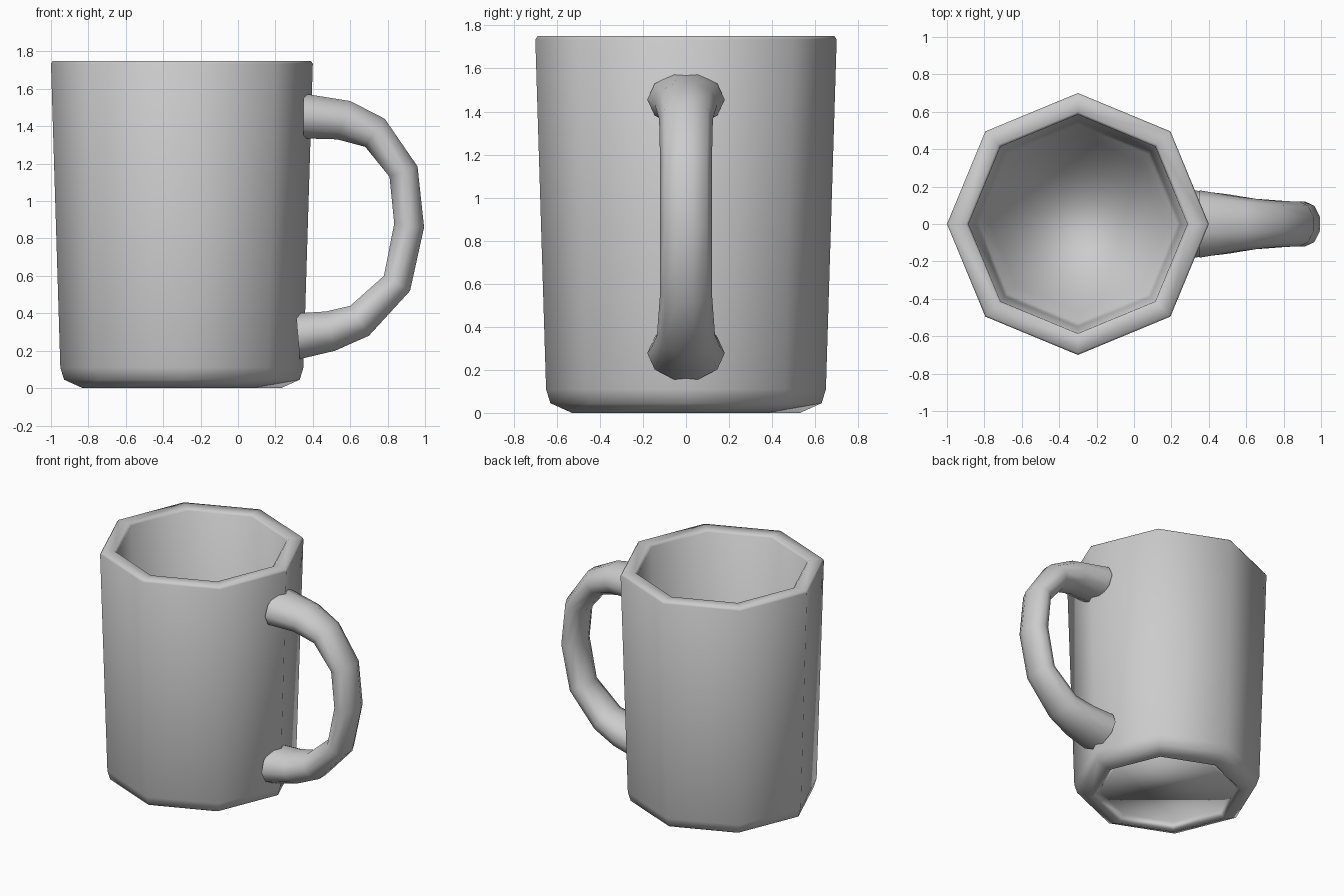
import bpy
import bmesh
from math import cos, sin, pi, radians
from mathutils import Vector

default = bpy.data.objects.get("Cube")
if default:
    bpy.data.objects.remove(default)

# Single grey glaze
grey = bpy.data.materials.new("plain_grey")
grey.use_nodes = True
colour = (0.6, 0.6, 0.6, 1)
grey.diffuse_color = colour
grey.node_tree.nodes["Principled BSDF"].inputs["Base Color"].default_value = colour


def skin_rings(name, rings, cap_start, cap_end, angle):
    """Bridge a list of equal-sized point rings into a smooth object."""
    bm = bmesh.new()
    loops = [[bm.verts.new(p) for p in ring] for ring in rings]
    n = len(loops[0])
    for a, b in zip(loops, loops[1:]):
        for i in range(n):
            j = (i + 1) % n
            bm.faces.new((a[i], a[j], b[j], b[i]))
    if cap_start:
        bm.faces.new(loops[0][::-1])
    if cap_end:
        bm.faces.new(loops[-1])
    bmesh.ops.recalc_face_normals(bm, faces=bm.faces)
    mesh = bpy.data.meshes.new(name)
    bm.to_mesh(mesh)
    bm.free()
    mesh.materials.append(grey)
    obj = bpy.data.objects.new(name, mesh)
    bpy.context.collection.objects.link(obj)
    bpy.ops.object.select_all(action="DESELECT")
    obj.select_set(True)
    bpy.context.view_layer.objects.active = obj
    if angle:
        bpy.ops.object.shade_smooth_by_angle(angle=radians(angle))
    else:
        bpy.ops.object.shade_smooth()
    return obj


# Eight-sided cup: from the foot hollow, up the outside, over the rim, down to the floor
CUP_X, SIDES = -0.3, 8
FLOOR = (0.47, 0.05)
profile = [FLOOR, (0.53, 0), (0.63, 0.045), (0.65, 0.11), (0.7, 1.735), (0.69, 1.75),
           (0.6, 1.75), (0.585, 1.735), (0.55, 0.16), (0.53, 0.09), FLOOR]
cup_rings = [[(CUP_X + r * cos(2 * pi * i / SIDES), r * sin(2 * pi * i / SIDES), z)
              for i in range(SIDES)] for r, z in profile]
cup = skin_rings("mug_cup", cup_rings, False, True, None)
bm = bmesh.new()
bm.from_mesh(cup.data)
bmesh.ops.remove_doubles(bm, verts=bm.verts, dist=0.0005)
bm.to_mesh(cup.data)
bm.free()

# Handle sections: outer (x, z), inner (x, z), half width
sections = [
    ((0.35, 1.575), (0.35, 1.335), 0.18),
    ((0.6, 1.535), (0.53, 1.33), 0.145),
    ((0.785, 1.44), (0.68, 1.29), 0.125),
    ((0.96, 1.185), (0.81, 1.13), 0.12),
    ((0.995, 0.86), (0.835, 0.88), 0.12),
    ((0.92, 0.52), (0.78, 0.6), 0.12),
    ((0.7, 0.28), (0.6, 0.44), 0.135),
    ((0.52, 0.2), (0.47, 0.41), 0.16),
    ((0.33, 0.155), (0.31, 0.4), 0.18),
]
HANDLE_SIDES = 10
handle_rings = []
for outer, inner, width in sections:
    out = Vector((outer[0], 0, outer[1]))
    inn = Vector((inner[0], 0, inner[1]))
    mid, half = (out + inn) / 2, (out - inn) / 2 * 1.05
    ring = []
    for i in range(HANDLE_SIDES):
        a = 2 * pi * i / HANDLE_SIDES
        ring.append(mid + half * sin(a) + Vector((0, width * cos(a), 0)))
    handle_rings.append(ring)
skin_rings("mug_handle", handle_rings, True, True, 65)
